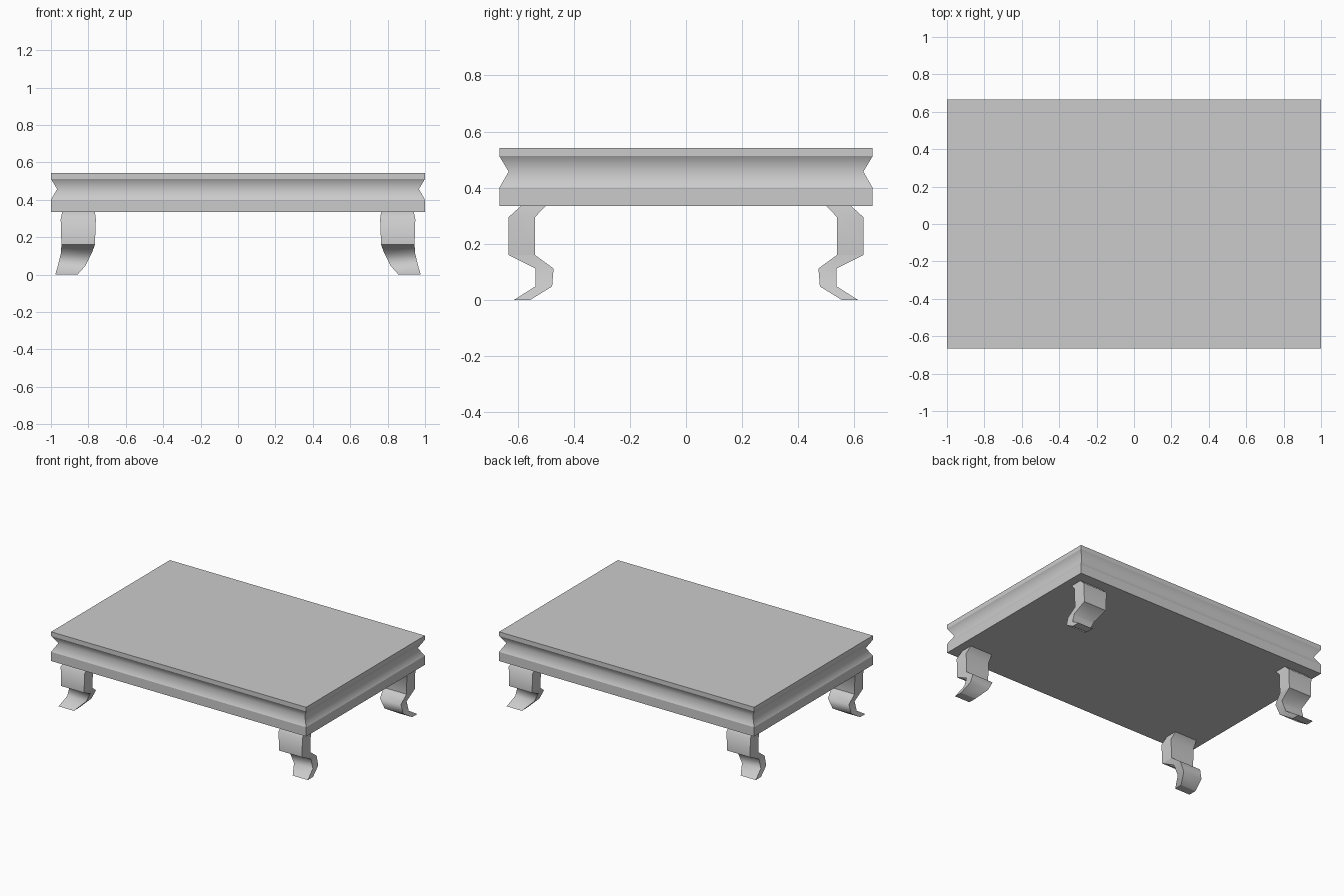
import bpy, bmesh

if "Cube" in bpy.data.objects:
    bpy.data.objects.remove(bpy.data.objects["Cube"])


def loft(name, stations, sharp):
    """Stack horizontal rectangles (z, x0, x1, y0, y1); crease the rings listed in sharp."""
    bm = bmesh.new()
    rings = [[bm.verts.new(p) for p in ((x0, y0, z), (x1, y0, z), (x1, y1, z), (x0, y1, z))]
             for z, x0, x1, y0, y1 in stations]
    for a, b in zip(rings, rings[1:]):
        for i in range(4):
            j = (i + 1) % 4
            bm.faces.new((a[i], a[j], b[j], b[i]))
    bm.faces.new(rings[0])
    bm.faces.new(rings[-1])
    bmesh.ops.recalc_face_normals(bm, faces=bm.faces)
    for f in bm.faces:
        f.smooth = True
    # corner edges stay sharp
    for a, b in zip(rings, rings[1:]):
        for i in range(4):
            bm.edges.get((a[i], b[i])).smooth = False
    # chosen rings stay sharp
    for k in sharp:
        for i in range(4):
            bm.edges.get((rings[k][i], rings[k][(i + 1) % 4])).smooth = False
    mesh = bpy.data.meshes.new(name)
    bm.to_mesh(mesh)
    bm.free()
    obj = bpy.data.objects.new(name, mesh)
    bpy.context.collection.objects.link(obj)
    return obj


# Table top with a V groove around the edge: (z, inset)
top = [(0.335, 0), (0.40, 0), (0.457, 0.033), (0.512, 0), (0.542, 0)]
loft("table_top", [(z, -1 + d, 1 - d, -0.665 + d, 0.665 - d) for z, d in top], (0, 1, 3, 4))

# Curved leg: z, inner x, outer x, inner y, outer y
leg = [
    (0.335, 0.765, 0.94, 0.50, 0.588),
    (0.295, 0.76, 0.948, 0.538, 0.632),
    (0.160, 0.765, 0.944, 0.538, 0.632),
    (0.112, 0.783, 0.947, 0.472, 0.536),
    (0.048, 0.815, 0.963, 0.477, 0.537),
    (0.000, 0.858, 0.977, 0.555, 0.613),
]
for side, sx in (("left", -1), ("right", 1)):
    for end, sy in (("front", -1), ("back", 1)):
        loft(f"{end}_{side}_leg",
             [(z, sx * a, sx * b, sy * c, sy * d) for z, a, b, c, d in leg], (0, 2, 5))
